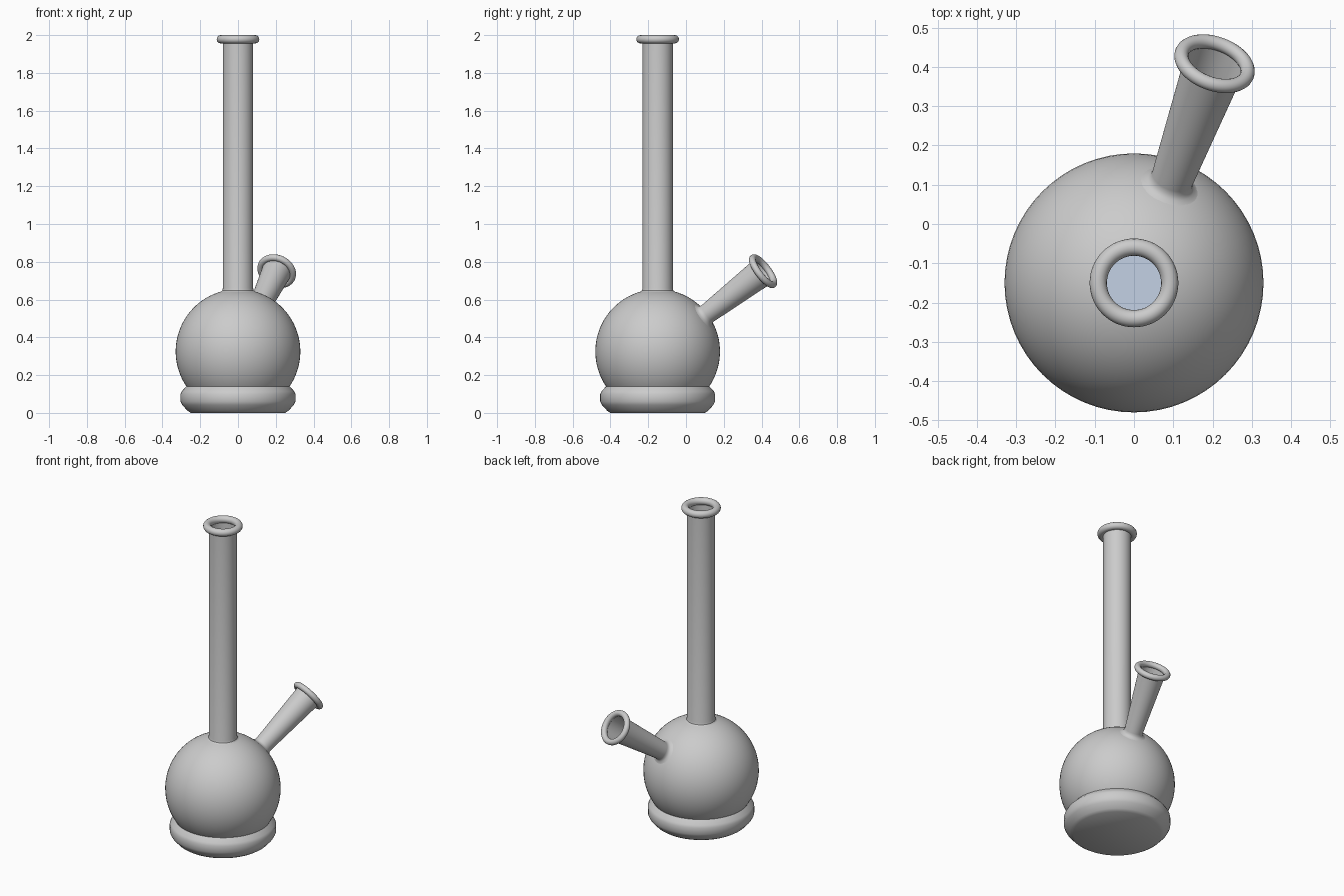
import bpy, bmesh, math
from mathutils import Vector, Matrix

if "Cube" in bpy.data.objects:
    bpy.data.objects.remove(bpy.data.objects["Cube"])

AXIS_Y = -0.15                       # vertical axis of the vessel
R, CZ = 0.33, 0.325                  # globe radius and centre height
CENTRE = Vector((0, AXIS_Y, CZ))


def finish(name, bm, matrix):
    bmesh.ops.remove_doubles(bm, verts=bm.verts, dist=1e-5)
    mesh = bpy.data.meshes.new(name)
    bm.to_mesh(mesh)
    bm.free()
    ob = bpy.data.objects.new(name, mesh)
    bpy.context.collection.objects.link(ob)
    ob.matrix_world = matrix
    bpy.ops.object.select_all(action='DESELECT')
    ob.select_set(True)
    bpy.context.view_layer.objects.active = ob
    bpy.ops.object.shade_smooth_by_angle(angle=math.radians(35))
    return ob


def lathe(name, profile, matrix, closed=False, steps=64):
    """Spin an (r, z) profile, listed bottom to top outside, around local z."""
    bm = bmesh.new()
    vs = [bm.verts.new((r, 0, z)) for r, z in profile]
    es = [bm.edges.new(p) for p in zip(vs, vs[1:])]
    if closed:
        es.append(bm.edges.new((vs[-1], vs[0])))
    bmesh.ops.spin(bm, geom=vs + es, cent=(0, 0, 0), axis=(0, 0, 1),
                   angle=math.tau, steps=steps, use_merge=True)
    bmesh.ops.remove_doubles(bm, verts=bm.verts, dist=1e-5)
    bmesh.ops.dissolve_degenerate(bm, edges=bm.edges, dist=1e-5)
    bmesh.ops.recalc_face_normals(bm, faces=bm.faces)
    return finish(name, bm, matrix)


def ring(name, major, minor, z, matrix):
    pts = [(major + minor * math.cos(math.tau * i / 16),
            z + minor * math.sin(math.tau * i / 16)) for i in range(16)]
    return lathe(name, pts, matrix, closed=True)


def arc(r, z0, z1, n):
    """Points on a globe of radius r between two heights."""
    a0, a1 = (math.asin((z - CZ) / r) for z in (z0, z1))
    return [(r * math.cos(a0 + (a1 - a0) * i / n), CZ + r * math.sin(a0 + (a1 - a0) * i / n))
            for i in range(n + 1)]


upright = Matrix.Translation((0, AXIS_Y, 0))

# Heavy foot
lathe("base_foot", [(0, 0), (0.25, 0), (0.268, 0.012), (0.295, 0.042), (0.304, 0.06),
                    (0.304, 0.1), (0.297, 0.115), (0.274, 0.14), (0.2, 0.14)], upright)

# Globe, open where the neck joins
neck_z = CZ + math.sqrt(R * R - 0.08 ** 2)
lathe("globe", arc(R, 0.012, neck_z, 32), upright)

# Water filling the lower part of the globe
water = lathe("water", [(0, 0.02)] + arc(0.325, 0.02, 0.26, 12) + [(0, 0.26)], upright)
mat = bpy.data.materials.new("water_tint")
mat.diffuse_color = (0.55, 0.64, 0.78, 1)
mat.use_nodes = True
mat.node_tree.nodes["Principled BSDF"].inputs["Base Color"].default_value = mat.diffuse_color
water.data.materials.append(mat)

# Long neck with rolled lip
lathe("neck_tube", [(0.094, neck_z - 0.006), (0.083, neck_z + 0.003),
                    (0.08, neck_z + 0.015), (0.08, 1.978)], upright)
ring("neck_lip", 0.091, 0.022, 1.978, upright)

# Angled side stem, radial to the globe, flared where it joins
direction = Vector((0.205, 0.558, 0.425)).normalized()
tilt = Matrix.Translation(CENTRE) @ direction.to_track_quat('Z', 'Y').to_matrix().to_4x4()
lathe("side_stem", [(0.075, 0.321), (0.062, 0.327), (0.055, 0.338), (0.054, 0.35),
                    (0.078, 0.73)], tilt)
ring("stem_lip", 0.088, 0.018, 0.731, tilt)
